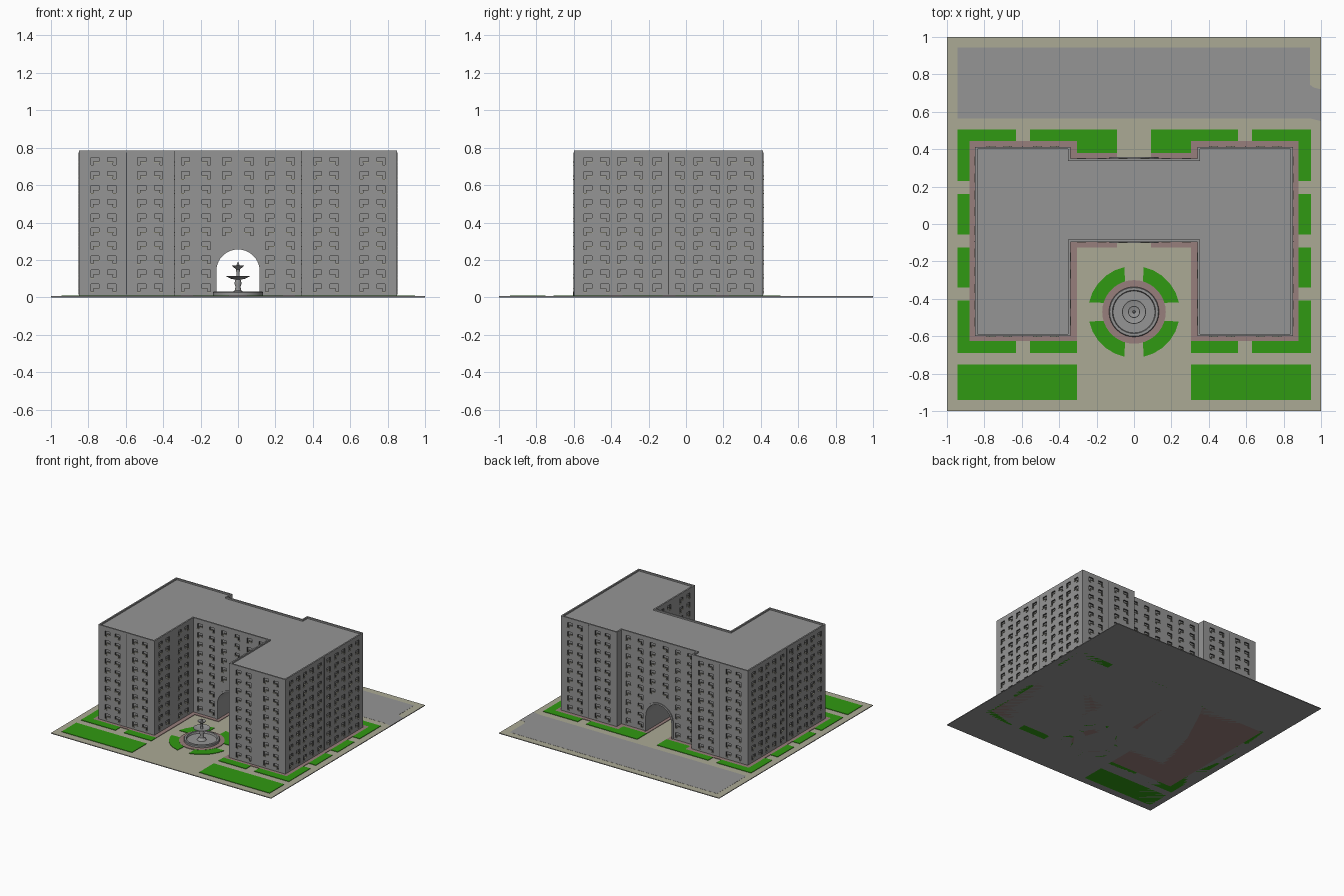
import bpy, bmesh, math
from mathutils import Matrix, Vector

old = bpy.data.objects.get("Cube")
if old:
    bpy.data.objects.remove(old, do_unlink=True)


def material(name, rgb):
    m = bpy.data.materials.new(name)
    m.use_nodes = True
    col = (*rgb, 1)
    m.diffuse_color = col
    m.node_tree.nodes["Principled BSDF"].inputs["Base Color"].default_value = col
    return m


GREY = material("concrete grey", (.30, .30, .30))
DARK = material("dark reveal", (.07, .07, .07))
SAND = material("sand paving", (.41, .40, .30))
GREEN = material("lawn green", (.03, .32, .006))
MAUVE = material("mauve paving", (.31, .21, .20))


def finish(name, bm, *mats):
    bmesh.ops.recalc_face_normals(bm, faces=bm.faces)
    me = bpy.data.meshes.new(name)
    bm.to_mesh(me)
    bm.free()
    for m in mats:
        me.materials.append(m)
    ob = bpy.data.objects.new(name, me)
    bpy.context.collection.objects.link(ob)
    return ob


def add_prism(bm, pts, z0, z1):
    low = [bm.verts.new((x, y, z0)) for x, y in pts]
    top = [bm.verts.new((x, y, z1)) for x, y in pts]
    bm.faces.new(low[::-1])
    bm.faces.new(top)
    for i in range(len(pts)):
        j = (i + 1) % len(pts)
        bm.faces.new((low[i], low[j], top[j], top[i]))


def prism(name, outlines, z0, z1, mat, matrix=None):
    bm = bmesh.new()
    for pts in outlines:
        add_prism(bm, pts, z0, z1)
    if matrix:
        bm.transform(matrix)
    return finish(name, bm, mat)


def add_box(bm, center, size, angle=0):
    bmesh.ops.create_cube(bm, size=1, matrix=Matrix.Translation(center)
                          @ Matrix.Rotation(angle, 4, 'Z') @ Matrix.Diagonal((*size, 1)))


def mirrored(outlines):
    return outlines + [[(-x, y) for x, y in reversed(p)] for p in outlines]


def rect(x0, x1, y0, y1):
    return [(x0, y0), (x1, y0), (x1, y1), (x0, y1)]


def arc(r, a0, a1, n, cx=0, cy=0):
    return [(cx + r * math.cos(math.radians(a0 + (a1 - a0) * i / n)),
             cy + r * math.sin(math.radians(a0 + (a1 - a0) * i / n))) for i in range(n + 1)]


# Ground slab: sand on top, grey beneath
BASE = .006
ground = prism("ground", [rect(-1, 1, -1, 1)], 0, BASE, GREY)
ground.data.materials.append(SAND)
for f in ground.data.polygons:
    f.material_index = int(f.normal.z > .5)

# Car park with its exit
prism("car_park", [[(-.945, .565), (.94, .565), (1, .55), (1, .72), (.96, .73),
                    (.94, .745), (.94, .945), (-.945, .945)]], 0, BASE + .001, GREY)

# Paving round the walls
prism("wall_paving", mirrored([[(.09, -.125), (.305, -.125), (.305, -.625), (.88, -.625),
                                (.88, .443), (.305, .443), (.305, .38), (.09, .38)]]),
      0, .01, MAUVE)

# Lawns
prism("lawns", mirrored([
    [(.63, .443), (.88, .443), (.88, .23), (.945, .23), (.945, .505), (.63, .505)],
    [(.09, .38), (.305, .38), (.305, .443), (.555, .443), (.555, .505), (.09, .505)],
    rect(.88, .945, -.055, .16),
    rect(.88, .945, -.34, -.125),
    [(.63, -.69), (.945, -.69), (.945, -.41), (.88, -.41), (.88, -.625), (.63, -.625)],
    rect(.305, .555, -.69, -.625),
    rect(.305, .945, -.94, -.75)]), 0, .01, GREEN)

# Round lawn in four quarters, and the paved ring
FY = -.47
quarters = [arc(.245, a + 12, a + 78, 5, 0, FY) + arc(.165, a + 73, a + 17, 5, 0, FY)
            for a in range(0, 360, 90)]
prism("round_lawns", quarters, 0, .01, GREEN)
prism("fountain_paving", [arc(.17, 0, 350, 35, 0, FY)], 0, .011, MAUVE)

# Fountain turned from one profile
profile = [(.134, .008), (.134, .026), (.13, .03), (.116, .03), (.112, .016), (.035, .016),
           (.026, .03), (.018, .036), (.013, .055), (.019, .075), (.014, .094), (.04, .1),
           (.064, .112), (.062, .115), (.03, .107), (.01, .108), (.008, .13), (.011, .15),
           (.02, .158), (.032, .169), (.03, .171), (.008, .166), (.006, .18), (0, .192)]
bm = bmesh.new()
ring = [bm.verts.new((r, 0, z)) for r, z in profile]
edges = [bm.edges.new(p) for p in zip(ring, ring[1:])]
bmesh.ops.spin(bm, geom=ring + edges, axis=(0, 0, 1), cent=(0, 0, 0),
               angle=math.tau, steps=32, use_merge=True)
bmesh.ops.remove_doubles(bm, verts=bm.verts, dist=.0002)
bm.transform(Matrix.Translation((0, FY, 0)))
fountain = finish("fountain", bm, GREY)
bpy.context.view_layer.objects.active = fountain
fountain.select_set(True)
bpy.ops.object.shade_smooth_by_angle(angle=math.radians(35))

# Building: gridded walls on a U-shaped footprint, with windows pushed in
TOP, FLOOR, FLOORS = .785, .0753, 10
foot = [(.85, -.6), (.85, .412), (.34, .412), (.34, .35), (-.34, .35), (-.34, .412),
        (-.85, .412), (-.85, -.6), (-.34, -.6), (-.34, -.095), (.34, -.095), (.34, -.6)]
bm, sills = bmesh.new(), bmesh.new()
cache = {}


def vert(p, z):
    key = (round(p.x, 4), round(p.y, 4), round(z, 4))
    if key not in cache:
        cache[key] = bm.verts.new(key)
    return cache[key]


def offsets(length):
    if length < .1:
        return []
    half = (.06, .16, .25, .34, .43) if length > .9 else (.06, .17, .28) if length > .6 else (.08, .17)
    return sorted([-h for h in half] + list(half))


pushes = []
for i, start in enumerate(foot):
    a, b = Vector(start), Vector(foot[(i + 1) % len(foot)])
    length = (b - a).length
    along = (b - a).normalized()
    out = Vector((along.y, -along.x, 0))
    cols, rows, holes = {0, length}, {BASE, TOP}, []
    for n, off in enumerate(offsets(length)):
        c, side = length / 2 + off, 1 if n % 2 else -1
        spans = [sorted((c - side * .022, c + side * .008)), sorted((c + side * .008, c + side * .022))]
        for u in spans:
            cols.update(u)
        for k in range(FLOORS):
            z = .018 + FLOOR * k
            rows.update((z + .012, z + .03, z + .052))
            if abs(off) < .1 and .6 < length < .9 and z < .28:
                continue
            for u, low in zip(spans, (z + .03, z + .012)):
                holes.append((*u, low, z + .052))
                p = a + along * (sum(u) / 2)
                add_box(sills, Vector((p.x, p.y, low - .002)) + out * .001,
                        (u[1] - u[0] + .004, .006, .004), math.atan2(along.y, along.x))
    cols, rows = sorted(cols), sorted(rows)
    wanted = []
    for u0, u1 in zip(cols, cols[1:]):
        for z0, z1 in zip(rows, rows[1:]):
            f = bm.faces.new((vert(a + along * u0, z0), vert(a + along * u1, z0),
                              vert(a + along * u1, z1), vert(a + along * u0, z1)))
            u, z = (u0 + u1) / 2, (z0 + z1) / 2
            if any(h[0] < u < h[1] and h[2] < z < h[3] for h in holes):
                wanted.append(f)
    # short return walls share every row with their neighbours
    pushes.append((wanted, out))

# Close small row mismatches where blank return walls meet windowed walls
for i, start in enumerate(foot):
    corner = Vector(start)
    column = sorted((v for k, v in cache.items()
                     if abs(k[0] - corner.x) < .001 and abs(k[1] - corner.y) < .001), key=lambda v: v.co.z)
    for e in {e for v in column for e in v.link_edges}:
        if e.is_boundary and e.verts[0] in column and e.verts[1] in column and e.calc_length() > .5:
            f = e.link_faces[0]
            loop = []
            for v, w in zip(f.verts, list(f.verts)[1:] + [f.verts[0]]):
                loop.append(v)
                if v in e.verts and w in e.verts:
                    mid = column[1:-1]
                    loop += mid if v.co.z < w.co.z else mid[::-1]
            bm.faces.remove(f)
            bm.faces.new(loop)
            break

for z in (BASE, TOP):
    rim = [e for e in bm.edges if all(abs(v.co.z - z) < .001 for v in e.verts)]
    cap = bmesh.ops.edgeloop_fill(bm, edges=rim)["faces"]
bmesh.ops.recalc_face_normals(bm, faces=bm.faces)
# Parapet and sunken roof
bmesh.ops.inset_region(bm, faces=cap, thickness=.012, use_even_offset=True)
drop = bmesh.ops.extrude_face_region(bm, geom=cap)["geom"]
bmesh.ops.delete(bm, geom=[f for f in cap if f.is_valid], context='FACES_ONLY')
bmesh.ops.translate(bm, verts=[g for g in drop if isinstance(g, bmesh.types.BMVert)], vec=(0, 0, -.012))
# Window recesses with dark reveals
for faces, out in pushes:
    if faces:
        geom = bmesh.ops.extrude_face_region(bm, geom=faces)["geom"]
        bmesh.ops.delete(bm, geom=[f for f in faces if f.is_valid], context='FACES_ONLY')
        verts = [g for g in geom if isinstance(g, bmesh.types.BMVert)]
        panes = {g for g in geom if isinstance(g, bmesh.types.BMFace)}
        bmesh.ops.translate(bm, verts=verts, vec=-out * .012)
        for f in {f for v in verts for f in v.link_faces} - panes:
            f.material_index = 1
building = finish("building", bm, GREY, DARK)
finish("window_sills", sills, SAND)

# Archway cut through the middle block, with a frame on both faces
UP = Matrix.Rotation(math.pi / 2, 4, 'X')
opening = [(.116, -.02)] + arc(.116, 0, 180, 20, 0, .14) + [(-.116, -.02)]
cutter = prism("arch_cutter", [opening], -.6, .3, GREY, UP)
cutter.hide_render = True
cut = building.modifiers.new("archway", 'BOOLEAN')
cut.operation, cut.solver, cut.object = 'DIFFERENCE', 'EXACT', cutter
bpy.context.view_layer.objects.active = building
bpy.ops.object.modifier_apply(modifier=cut.name)
bpy.data.objects.remove(cutter, do_unlink=True)
frame = [(.131, BASE)] + arc(.131, 0, 180, 20, 0, .14) + [(-.131, BASE), (-.116, BASE)] \
    + arc(.116, 180, 0, 20, 0, .14) + [(.116, BASE)]
prism("front_arch_frame", [frame], .09, .102, GREY, UP)
prism("back_arch_frame", [frame], -.357, -.345, GREY, UP)

# Panel joints down the wing walls
bm = bmesh.new()
for x, y, w, d in ((-.595, -.6, .005, .004), (-.595, .412, .005, .004), (.595, .412, .005, .004),
                   (-.85, -.094, .004, .005), (.85, -.094, .004, .005)):
    add_box(bm, (x, y, (TOP + BASE) / 2), (w, d, TOP - BASE - .02))
finish("panel_joints", bm, DARK)
